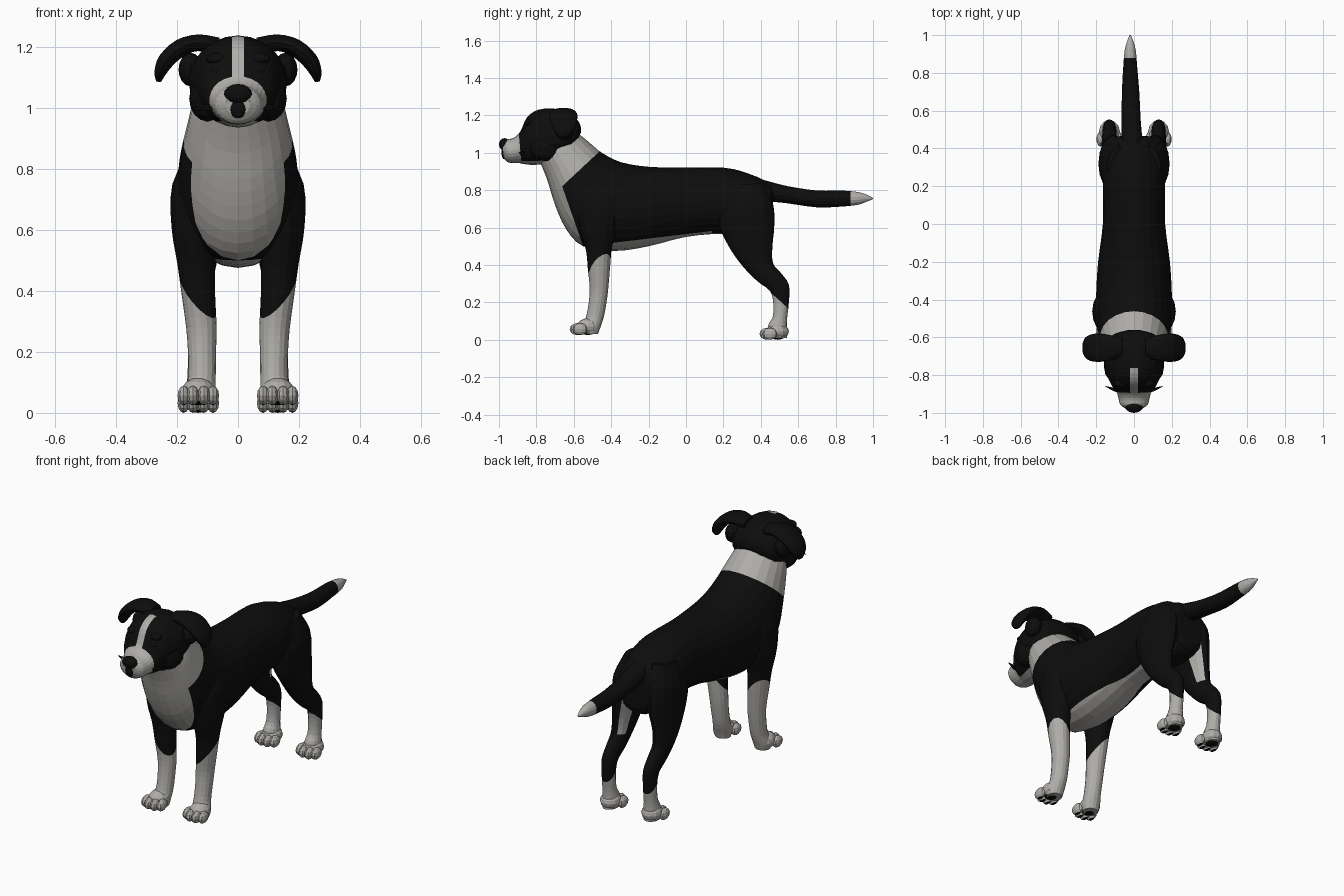
import bpy, bmesh, math
from mathutils import Vector, Matrix

if "Cube" in bpy.data.objects:
    bpy.data.objects.remove(bpy.data.objects["Cube"])


def material(name, col):
    m = bpy.data.materials.new(name)
    m.use_nodes = True
    m.diffuse_color = (*col, 1)
    bsdf = m.node_tree.nodes["Principled BSDF"]
    bsdf.inputs["Base Color"].default_value = (*col, 1)
    bsdf.inputs["Roughness"].default_value = 0.9
    return m


WHITE, BLACK = 0, 1
MATS = [material("white_fur", (0.43, 0.42, 0.395)), material("black_fur", (0.004, 0.004, 0.004))]


def finish(bm, name, rule, mirror=False, cuts=()):
    """Cut along colour borders, colour each face by rule, make the object."""
    for co, no in cuts:
        bmesh.ops.bisect_plane(bm, geom=bm.verts[:] + bm.edges[:] + bm.faces[:],
                               plane_co=co, plane_no=no, dist=1e-5)
    bmesh.ops.recalc_face_normals(bm, faces=bm.faces)
    bm.normal_update()
    for f in bm.faces:
        f.material_index = rule(f.calc_center_median(), f.normal)
    me = bpy.data.meshes.new(name)
    bm.to_mesh(me)
    bm.free()
    for m in MATS:
        me.materials.append(m)
    ob = bpy.data.objects.new(name, me)
    bpy.context.collection.objects.link(ob)
    if mirror:
        mod = ob.modifiers.new("mirror", 'MIRROR')
        mod.use_mirror_merge = False
    return ob


def spline(p0, p1, p2, p3, t):
    return 0.5 * (2 * p1 + (p2 - p0) * t + (2 * p0 - 5 * p1 + 4 * p2 - p3) * t * t
                  + (3 * p1 - p0 - 3 * p2 + p3) * t ** 3)


def loft(rings, sides=20, steps=3):
    """Skin through elliptical rings, each (centre, half axis, half axis)."""
    n = len(rings)
    dense = []
    for i in range(n - 1):
        four = [rings[max(0, min(n - 1, i + k))] for k in (-1, 0, 1, 2)]
        for s in range(steps):
            dense.append([spline(*[r[a] for r in four], s / steps) for a in range(3)])
    dense.append(rings[-1])
    bm = bmesh.new()
    loops = []
    for c, u, v in dense:
        angles = [2 * math.pi * k / sides for k in range(sides)]
        loops.append([bm.verts.new(c + u * math.cos(a) + v * math.sin(a)) for a in angles])
    for a, b in zip(loops, loops[1:]):
        for k in range(sides):
            j = (k + 1) % sides
            bm.faces.new((a[k], a[j], b[j], b[k]))
    bm.faces.new(loops[0])
    bm.faces.new(loops[-1])
    return bm


def side_rings(table):
    """Rows of y, z of one edge, y, z of the other edge, x centre, half width."""
    out = []
    for y0, z0, y1, z1, x, w in table:
        out.append((Vector((x, (y0 + y1) / 2, (z0 + z1) / 2)),
                    Vector((0, (y0 - y1) / 2, (z0 - z1) / 2)), Vector((w, 0, 0))))
    return out


def blob(bm, loc, size, seg=12):
    mat = Matrix.Translation(loc) @ Matrix.Diagonal((*size, 1))
    bmesh.ops.create_uvsphere(bm, u_segments=seg, v_segments=seg * 2 // 3, radius=1, matrix=mat)


def all_black(c, n):
    return BLACK


# Torso and neck
def body_rule(c, n):
    collar = 0.14 * (c.y + 0.47) - 0.15 * (c.z - 1.0) < 0
    chest = c.y < -0.375 - 0.35 * c.z
    belly = c.z < 0.565 + 0.12 * c.y and c.y < 0.17
    return WHITE if collar or chest or belly else BLACK


body = side_rings([
    (.465, .74, .465, .66, 0, .05), (.45, .83, .45, .56, 0, .12), (.33, .89, .33, .53, 0, .16),
    (.2, .92, .2, .565, 0, .165), (0, .92, 0, .55, 0, .165), (-.2, .925, -.2, .5, 0, .19),
    (-.35, .95, -.38, .475, 0, .2), (-.45, 1.0, -.55, .5, 0, .2), (-.5, 1.04, -.64, .59, 0, .19),
    (-.56, 1.09, -.70, .72, 0, .17), (-.62, 1.13, -.74, .85, 0, .15), (-.68, 1.14, -.78, .95, 0, .12)])
finish(loft(body, 24), "body", body_rule, cuts=[
    ((0, -.47, 1.0), (0, .14, -.15)), ((0, -.375, 0), (0, 1, .35)), ((0, 0, .565), (0, -.12, 1))])


# Head with white muzzle and blaze
def head_rule(c, n):
    muzzle = c.y < -0.8 - 0.085 * c.z
    blaze = abs(c.x) < 0.02 and c.y < -0.77 and c.z > 1.0
    chin = n.z < -0.85 and abs(c.x) < 0.06
    return WHITE if muzzle or blaze or chin else BLACK


head = side_rings([
    (-.56, 1.11, -.60, 1.03, 0, .07), (-.57, 1.16, -.64, .98, 0, .13), (-.62, 1.21, -.70, .95, 0, .157),
    (-.70, 1.235, -.76, .94, 0, .16), (-.79, 1.23, -.82, .935, 0, .14), (-.85, 1.19, -.87, .94, 0, .115),
    (-.885, 1.115, -.895, .945, 0, .092), (-.92, 1.08, -.92, .945, 0, .083),
    (-.96, 1.07, -.955, .95, 0, .072), (-.985, 1.045, -.975, .975, 0, .04)])
finish(loft(head, 24), "head", head_rule, cuts=[
    ((.02, 0, 0), (1, 0, 0)), ((-.02, 0, 0), (1, 0, 0)), ((0, -.8, 0), (0, 1, .085))])

# Nose, lip groove, brows and cheek tufts
bm = bmesh.new()
blob(bm, (0, -.97, 1.045), (.046, .03, .033))
blob(bm, (0, -.972, 1.0), (.028, .015, .035))
finish(bm, "nose", all_black)
bm = bmesh.new()
blob(bm, (.07, -.855, 1.12), (.022, .02, .018))
blob(bm, (.07, -.84, 1.16), (.035, .025, .02))
blob(bm, (.1, -.75, 1.03), (.06, .09, .075))
finish(bm, "eyes_and_cheeks", all_black, mirror=True)
tuft = [(Vector((x, y, 1.0)), Vector((0, r, 0)), Vector((0, 0, r)))
        for x, y, r in ((.07, -.885, .012), (.11, -.875, .009), (.15, -.86, .002))]
finish(loft(tuft, 6, 1), "cheek_tufts", all_black, mirror=True)

# Folded ears
ear = []
for x, z, depth, thick, tilt in ((.06, 1.2, .05, .03, 0), (.13, 1.213, .068, .028, 0), (.19, 1.195, .075, .03, .4),
                                 (.235, 1.155, .068, .028, .9), (.255, 1.115, .05, .02, 1.3),
                                 (.26, 1.085, .02, .008, 1.5)):
    ear.append((Vector((x, -.655, z)), Vector((0, depth, 0)),
                Vector((math.sin(tilt), 0, math.cos(tilt))) * thick))
finish(loft(ear, 14), "ears", all_black, mirror=True)
bm = bmesh.new()
blob(bm, (.155, -.65, 1.125), (.04, .055, .055))
finish(bm, "ear_bases", all_black, mirror=True)


# Front legs
def front_rule(c, n):
    return WHITE if c.z < .38 + 1.0 * (c.x - .14) + .7 * (c.y + .48) else BLACK


front = side_rings([
    (-.54, .88, -.37, .88, .09, .06), (-.585, .74, -.34, .76, .13, .085), (-.57, .6, -.36, .62, .14, .078),
    (-.535, .48, -.395, .5, .137, .062), (-.525, .38, -.405, .4, .13, .055), (-.515, .28, -.415, .28, .12, .05),
    (-.52, .2, -.425, .2, .118, .046), (-.535, .12, -.44, .12, .118, .045),
    (-.555, .075, -.46, .06, .125, .05), (-.55, .03, -.47, .03, .125, .042)])
finish(loft(front, 16), "front_legs", front_rule, mirror=True,
       cuts=[((.14, -.48, .38), (-1, -.7, 1))])


# Hind legs
def hind_rule(c, n):
    sock = c.z < .21 - .9 * (c.y - .5)and c.y > .4 and c.z < .29
    inner = n.x < -.45 and n.y > .2 and .4 < c.z < .64
    return WHITE if sock or inner else BLACK


hind = side_rings([
    (.2, .82, .41, .84, .08, .06), (.17, .7, .465, .73, .1, .085), (.18, .6, .472, .61, .11, .075),
    (.24, .48, .462, .5, .125, .055), (.31, .385, .465, .41, .13, .045), (.385, .31, .505, .36, .13, .04),
    (.45, .26, .55, .295, .13, .036), (.467, .19, .55, .2, .13, .034), (.463, .12, .54, .11, .13, .036),
    (.44, .08, .54, .05, .13, .043), (.44, .01, .54, .01, .13, .04)])
finish(loft(hind, 16), "hind_legs", hind_rule, mirror=True,
       cuts=[((0, .5, .21), (0, .9, 1))])


# Paws: four toes, a rounded top and dark pads beneath
def paw_rule(c, n):
    return BLACK if n.z < -.75 else WHITE


for name, x, y, floor in (("front_paws", .13, -.57, .025), ("hind_paws", .13, .445, .0)):
    bm = bmesh.new()
    blob(bm, (x, y + .045, floor + .045), (.055, .06, .045))
    for k, dx in enumerate((-.048, -.018, .018, .048)):
        ahead = .012 if k in (1, 2) else -.004
        blob(bm, (x + dx, y - ahead, floor + .032), (.021, .04, .032), 10)
    finish(bm, name, paw_rule, mirror=True)


# Tail with white tip
def tail_rule(c, n):
    return WHITE if c.y > .88 else BLACK


tail = side_rings([
    (.34, .875, .38, .76, -.005, .05), (.45, .845, .45, .74, -.01, .055), (.55, .82, .54, .73, -.015, .052),
    (.7, .798, .7, .708, -.018, .047), (.83, .798, .83, .712, -.02, .038), (.92, .79, .92, .722, -.02, .03),
    (.97, .774, .97, .74, -.02, .016), (1.0, .758, 1.0, .752, -.02, .003)])
finish(loft(tail, 14), "tail", tail_rule, cuts=[((0, .88, 0), (0, 1, 0))])
